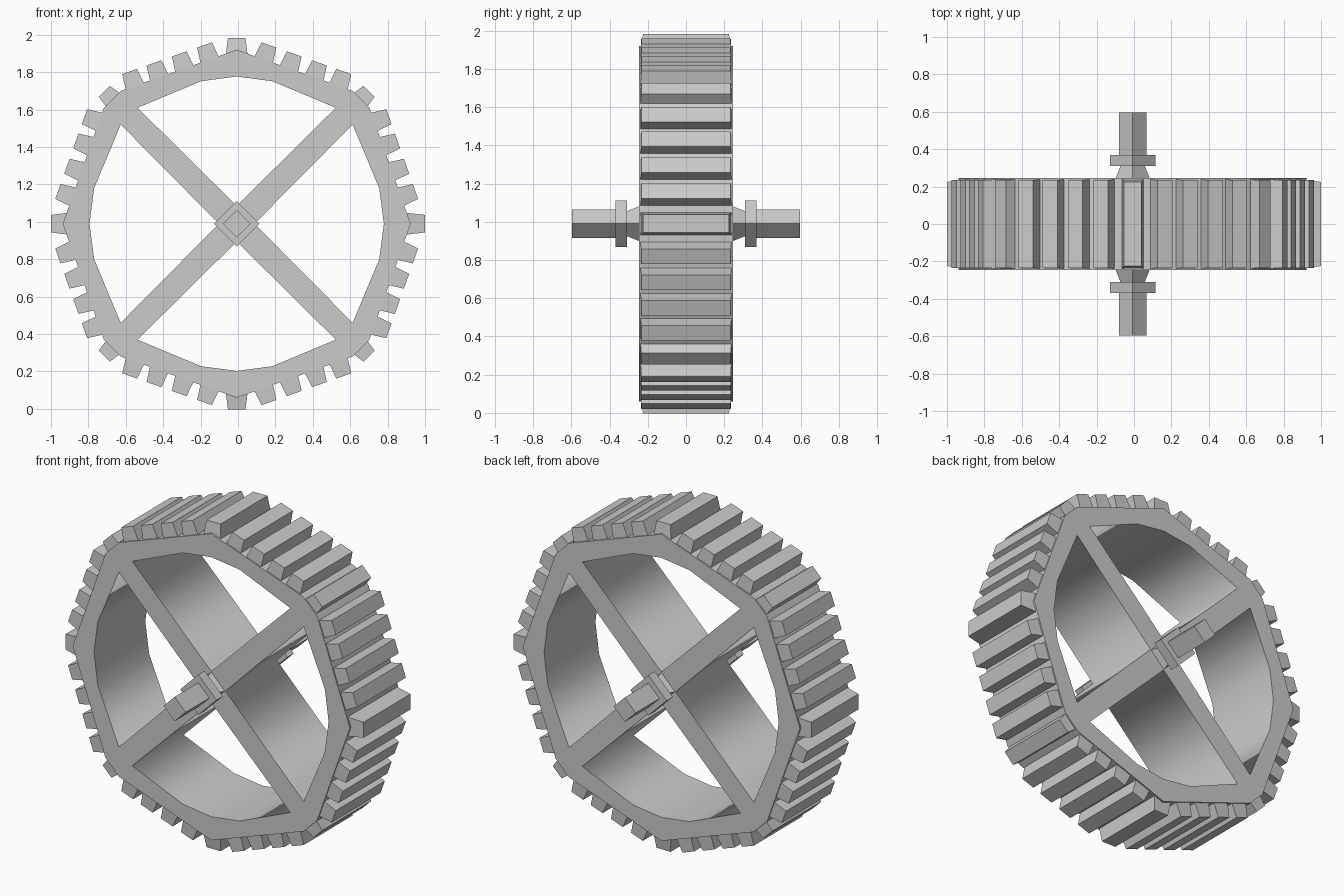
import bpy, bmesh, math
from mathutils import Vector, Matrix

if "Cube" in bpy.data.objects:
    bpy.data.objects.remove(bpy.data.objects["Cube"])

CX, CZ = -0.007, 0.99      # wheel centre
HALF = 0.246               # half width of the rim


def quarter_turns(points, n):
    c, s = [(1, 0), (0, 1), (-1, 0), (0, -1)][n]
    return [(x * c + z * s, z * c - x * s) for x, z in points]


def add_object(name, bm):
    bmesh.ops.recalc_face_normals(bm, faces=bm.faces)
    me = bpy.data.meshes.new(name)
    bm.to_mesh(me)
    bm.free()
    ob = bpy.data.objects.new(name, me)
    ob.location = (CX, 0, CZ)
    bpy.context.collection.objects.link(ob)
    return ob


def loft(bm, rings):
    """Closed solid through a list of equal-length point rings."""
    vs = [[bm.verts.new(p) for p in r] for r in rings]
    for a, b in zip(vs, vs[1:]):
        for i in range(len(a)):
            j = (i + 1) % len(a)
            bm.faces.new((a[i], a[j], b[j], b[i]))
    bm.faces.new(vs[0])
    bm.faces.new(vs[-1])


# Rim and cross spokes: an outline with four window holes, extruded
outer_quarter = [(0, 0.93), (0.62, 0.71), (0.71, 0.62)]
window = [(0, 0.095), (0.53, 0.62), (0.19, 0.762), (0, 0.787),
          (-0.19, 0.762), (-0.53, 0.62)]
loops = [[p for n in range(4) for p in quarter_turns(outer_quarter, n)]]
loops += [quarter_turns(window, n) for n in range(4)]

curve = bpy.data.curves.new("rim_and_spokes", 'CURVE')
curve.dimensions = '2D'
curve.fill_mode = 'BOTH'
curve.extrude = HALF
for loop in loops:
    sp = curve.splines.new('POLY')
    sp.points.add(len(loop) - 1)
    for pt, (x, z) in zip(sp.points, loop):
        pt.co = (x, z, 0, 1)
    sp.use_cyclic_u = True
rim = bpy.data.objects.new("rim_and_spokes", curve)
rim.location = (CX, 0, CZ)
rim.rotation_euler = (math.radians(90), 0, 0)
bpy.context.collection.objects.link(rim)
bpy.context.view_layer.objects.active = rim
rim.select_set(True)
bpy.ops.object.convert(target='MESH')


# Tread blocks: tapered bars standing on the rim facets
def tread(bm, x, z, angle, height, base=0.055, top=0.042, y0=0.24, y1=0.234):
    """angle is measured from straight up, clockwise in the front view."""
    out = Vector((math.sin(angle), 0, math.cos(angle)))
    side = Vector((math.cos(angle), 0, -math.sin(angle)))
    foot = Vector((x, 0, z))

    def ring(h, w, y):
        return [foot + out * h + side * w * a + Vector((0, y * b, 0))
                for a, b in ((-1, -1), (1, -1), (1, 1), (-1, 1))]
    loft(bm, [ring(-0.03, base, y0), ring(height, top, y1)])


bm = bmesh.new()
slope = math.atan2(0.22, 0.62)
for n in range(4):
    turn = n * math.pi / 2
    # one block on each tip and each corner
    tip, corner = quarter_turns([(0, 0.92), (0.665, 0.665)], n)
    tread(bm, *tip, turn, 0.087 if n == 1 else 0.072, 0.06, 0.047, 0.24, 0.225)
    tread(bm, *corner, turn + math.pi / 4, 0.06)
    # four blocks on each long facet
    for s in (-1, 1):
        for x in (0.145, 0.28, 0.415, 0.545):
            (px, pz), = quarter_turns([(s * x, 0.93 - 0.355 * x)], n)
            tread(bm, px, pz, turn + s * slope, 0.082)
add_object("tread_blocks", bm)


# Axle stubs: diamond section with a square collar on each side
def diamond(r, y):
    return [(r, y, 0), (0, y, r), (-r, y, 0), (0, y, -r)]


for name, s in (("front_axle", -1), ("back_axle", 1)):
    bm = bmesh.new()
    loft(bm, [diamond(r, s * y) for r, y in (
        (0.093, 0.24), (0.065, 0.31), (0.122, 0.31),
        (0.122, 0.37), (0.074, 0.37), (0.074, 0.597))])
    add_object(name, bm)
